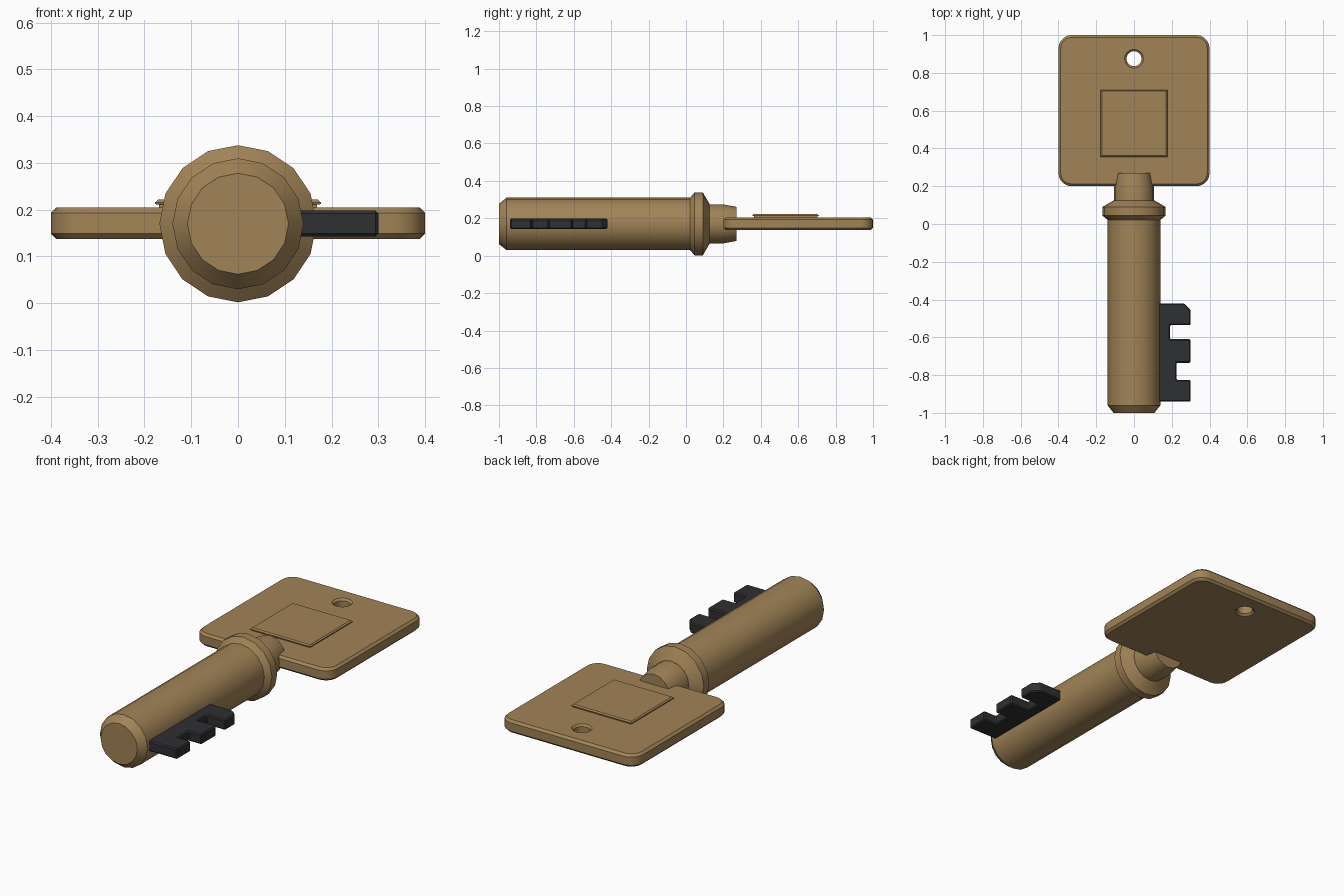
import bpy, bmesh
from math import sin, cos, pi, radians
from mathutils import Matrix, Vector

cube = bpy.data.objects.get("Cube")
if cube:
    bpy.data.objects.remove(cube, do_unlink=True)

AXIS_Z = 0.17


def material(name, rgb, rough):
    m = bpy.data.materials.new(name)
    m.use_nodes = True
    m.diffuse_color = (*rgb, 1)
    bsdf = m.node_tree.nodes["Principled BSDF"]
    bsdf.inputs["Base Color"].default_value = (*rgb, 1)
    bsdf.inputs["Roughness"].default_value = rough
    return m


brass = material("brass", (0.36, 0.23, 0.095), 0.5)
iron = material("dark_iron", (0.028, 0.029, 0.032), 0.5)


def finish(name, bm, mat):
    bmesh.ops.recalc_face_normals(bm, faces=bm.faces)
    mesh = bpy.data.meshes.new(name)
    bm.to_mesh(mesh)
    bm.free()
    obj = bpy.data.objects.new(name, mesh)
    bpy.context.collection.objects.link(obj)
    mesh.materials.append(mat)
    return obj


def activate(obj):
    bpy.ops.object.select_all(action="DESELECT")
    obj.select_set(True)
    bpy.context.view_layer.objects.active = obj


def apply_modifier(obj, kind, **settings):
    mod = obj.modifiers.new(kind.title(), kind)
    for key, value in settings.items():
        setattr(mod, key, value)
    activate(obj)
    bpy.ops.object.modifier_apply(modifier=mod.name)


def smooth(obj):
    activate(obj)
    bpy.ops.object.shade_smooth_by_angle(angle=radians(30))


def loft(name, loops, mat):
    """Skin a stack of equal-length point loops and cap both ends."""
    bm = bmesh.new()
    rings = [[bm.verts.new(p) for p in loop] for loop in loops]
    n = len(rings[0])
    for a, b in zip(rings, rings[1:]):
        for i in range(n):
            j = (i + 1) % n
            bm.faces.new((a[i], a[j], b[j], b[i]))
    bm.faces.new(rings[0])
    bm.faces.new(rings[-1])
    return finish(name, bm, mat)


def turned(name, profile, mat, sides=16):
    """Lathe (y, radius) pairs round the long axis."""
    angles = [2 * pi * i / sides for i in range(sides)]
    return loft(name, [[(r * sin(a), y, AXIS_Z + r * cos(a)) for a in angles]
                       for y, r in profile], mat)


def slab(name, outline, z0, z1, bevel, mat):
    """Flat outline given thickness and a chamfered rim."""
    obj = loft(name, [[(x, y, z) for x, y in outline] for z in (z0, z1)], mat)
    apply_modifier(obj, "BEVEL", width=bevel, segments=1,
                   limit_method="ANGLE", angle_limit=radians(40))
    return obj


def rounded_rect(x, y0, y1, r, steps=5):
    corners = [(x - r, y1 - r), (r - x, y1 - r), (r - x, y0 + r), (x - r, y0 + r)]
    return [(cx + r * cos(a), cy + r * sin(a))
            for k, (cx, cy) in enumerate(corners)
            for a in [pi / 2 * (k + i / steps) for i in range(steps + 1)]]


# Barrel, collar and neck
smooth(turned("barrel", [(-1, 0.108), (-0.96, 0.14), (0.04, 0.14)], brass))
smooth(turned("collar", [(0.02, 0.138), (0.045, 0.168), (0.09, 0.168),
                         (0.125, 0.108)], brass))
smooth(turned("neck", [(0.1, 0.105), (0.195, 0.105), (0.27, 0.091)], brass))

# Handle with a chamfered keyring hole
handle = slab("handle", rounded_rect(0.4, 0.2, 1, 0.07), 0.137, 0.205, 0.012, brass)
HOLE_Y, MID = 0.875, 0.171
cutter = loft("hole_cutter",
              [[(r * cos(a), HOLE_Y + r * sin(a), MID + z)
                for a in [2 * pi * i / 16 for i in range(16)]]
               for z, r in [(-0.044, 0.06), (-0.024, 0.04),
                            (0.024, 0.04), (0.044, 0.06)]], brass)
cutter.hide_render = True
apply_modifier(handle, "BOOLEAN", object=cutter, operation="DIFFERENCE", solver="EXACT")
bpy.data.objects.remove(cutter, do_unlink=True)
smooth(handle)

# Raised label plate on a slightly inset foot
def plate_loop(inset, z):
    x, y0, y1 = 0.177 - inset, 0.355 + inset, 0.71 - inset
    return [(-x, y0, z), (x, y0, z), (x, y1, z), (-x, y1, z)]

loft("label_plate", [plate_loop(0.008, 0.2), plate_loop(0.008, 0.211),
                     plate_loop(0, 0.212), plate_loop(0, 0.216),
                     plate_loop(0.007, 0.222)], brass)

# Toothed bit on the left of the barrel
teeth = [(0.1, -0.94), (0.3, -0.94), (0.3, -0.825), (0.225, -0.825),
         (0.225, -0.735), (0.3, -0.735), (0.3, -0.61), (0.19, -0.61),
         (0.19, -0.535), (0.3, -0.535), (0.3, -0.455), (0.265, -0.42), (0.1, -0.42)]
slab("bit", teeth, 0.143, 0.198, 0.006, iron)
